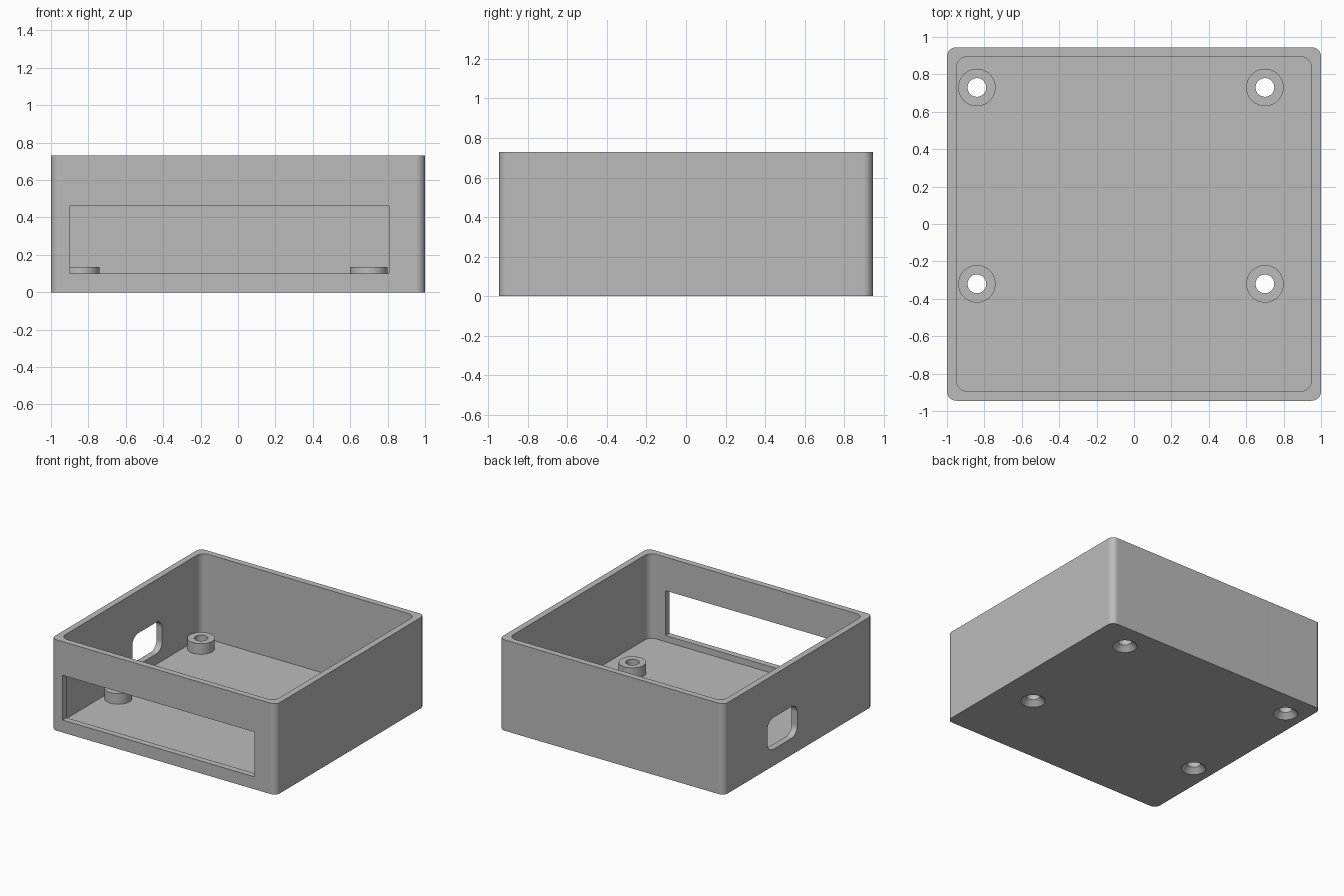
import bpy
import bmesh
from math import cos, sin, pi, radians

if "Cube" in bpy.data.objects:
    bpy.data.objects.remove(bpy.data.objects["Cube"], do_unlink=True)

WALL, HEIGHT = 0.05, 0.73
HALF_X, HALF_Y = 1.0, 0.945
POST_TOP = 0.135
POSTS = {"back_right": (-0.84, 0.73), "back_left": (0.70, 0.73),
         "front_right": (-0.84, -0.32), "front_left": (0.70, -0.32)}

grey = bpy.data.materials.new("plain grey")
grey.use_nodes = True
grey.diffuse_color = (0.5, 0.5, 0.5, 1)
grey.node_tree.nodes["Principled BSDF"].inputs["Base Color"].default_value = grey.diffuse_color


def make_object(name, bm):
    bmesh.ops.recalc_face_normals(bm, faces=bm.faces)
    mesh = bpy.data.meshes.new(name)
    bm.to_mesh(mesh)
    bm.free()
    mesh.materials.append(grey)
    obj = bpy.data.objects.new(name, mesh)
    bpy.context.collection.objects.link(obj)
    return obj


def activate(obj):
    bpy.ops.object.select_all(action="DESELECT")
    obj.select_set(True)
    bpy.context.view_layer.objects.active = obj


def rounded_rect(half_a, half_b, radius, steps=12):
    """Outline of a rectangle with rounded corners, around the origin."""
    if radius == 0:
        return [(half_a, half_b), (-half_a, half_b), (-half_a, -half_b), (half_a, -half_b)]
    points = []
    for corner, (sa, sb) in enumerate([(1, 1), (-1, 1), (-1, -1), (1, -1)]):
        for i in range(steps + 1):
            t = (corner + i / steps) * pi / 2
            points.append((sa * (half_a - radius) + radius * cos(t),
                           sb * (half_b - radius) + radius * sin(t)))
    return points


def prism(name, outline, place, depth):
    """Extrude a flat outline; place maps its 2D points into space."""
    bm = bmesh.new()
    face = bm.faces.new([bm.verts.new(place(a, b)) for a, b in outline])
    new = bmesh.ops.extrude_face_region(bm, geom=[face])["geom"]
    bmesh.ops.translate(bm, vec=depth, verts=[g for g in new if isinstance(g, bmesh.types.BMVert)])
    return make_object(name, bm)


def lathe(name, profile, centre, closed, sides=48):
    """Turn a radius/height profile about a vertical axis; cap or join its ends."""
    bm = bmesh.new()
    rings = [[bm.verts.new((centre[0] + r * cos(2 * pi * i / sides),
                            centre[1] + r * sin(2 * pi * i / sides), z))
              for i in range(sides)] for r, z in profile]
    pairs = list(zip(rings, rings[1:]))
    if closed:
        pairs.append((rings[-1], rings[0]))
    else:
        bm.faces.new(rings[0])
        bm.faces.new(rings[-1])
    for low, high in pairs:
        for i in range(sides):
            j = (i + 1) % sides
            bm.faces.new((low[i], low[j], high[j], high[i]))
    return make_object(name, bm)


def cut(target, cutter):
    cutter.hide_render = True
    activate(target)
    mod = target.modifiers.new("cut", "BOOLEAN")
    mod.operation, mod.solver, mod.object = "DIFFERENCE", "EXACT", cutter
    bpy.ops.object.modifier_apply(modifier=mod.name)
    bpy.data.objects.remove(cutter, do_unlink=True)


def finish(obj):
    activate(obj)
    bpy.ops.object.shade_smooth_by_angle(angle=radians(30))
    mod = obj.modifiers.new("flat_walls", "WEIGHTED_NORMAL")
    mod.keep_sharp = True


# Open-topped case
case = prism("case", rounded_rect(HALF_X, HALF_Y, 0.05),
             lambda a, b: (a, b, 0), (0, 0, HEIGHT))
cut(case, prism("cavity", rounded_rect(HALF_X - WALL, HALF_Y - WALL, 0.06),
                lambda a, b: (a, b, WALL), (0, 0, HEIGHT)))

# Wide window in the front wall
cut(case, prism("window", rounded_rect(0.853, 0.18, 0),
                lambda a, b: (a - 0.045, -HALF_Y - 0.1, b + 0.28), (0, 0.2, 0)))

# Rounded port in the right wall
cut(case, prism("port", rounded_rect(0.19, 0.127, 0.075),
                lambda a, b: (-HALF_X - 0.1, a + 0.205, b + 0.261), (0.2, 0, 0)))

# Hollow mounting posts over countersunk screw holes
for place, centre in POSTS.items():
    cut(case, lathe("screw_hole", [(0.13, -0.04), (0.09, 0), (0.05, 0.04), (0.05, 0.1)],
                    centre, closed=False))
    post = lathe(place + "_post", [(0.05, WALL), (0.1, WALL), (0.1, POST_TOP), (0.05, POST_TOP)],
                 centre, closed=True)
    finish(post)

finish(case)
